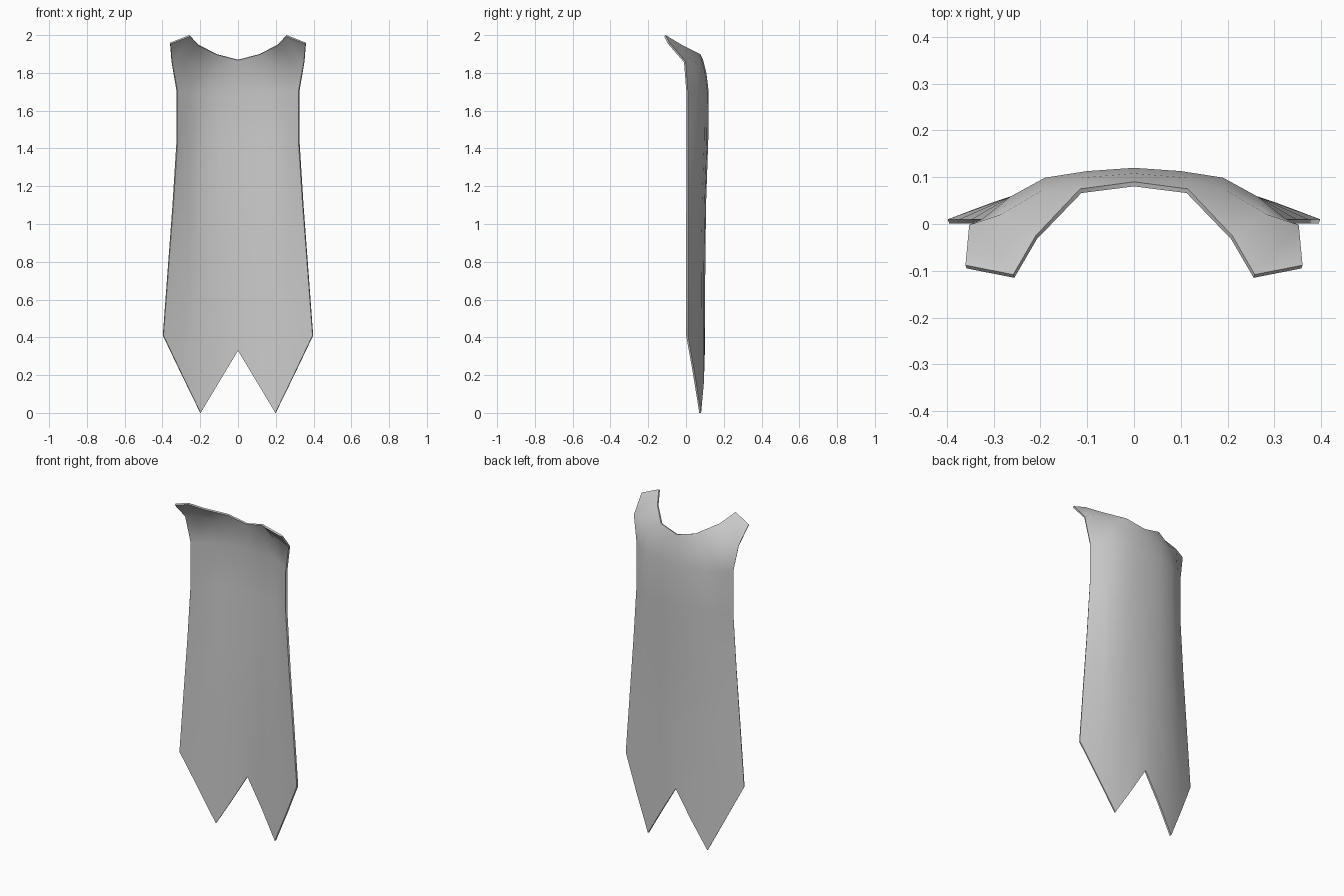
import bpy
import bmesh

if "Cube" in bpy.data.objects:
    bpy.data.objects.remove(bpy.data.objects["Cube"])

# Right half of the cape's outer surface: rows from neck to hem,
# each with five points (x, y, z) from centre line to side edge
def band(z, edge, depth):
    xs = (0, 0.1, 0.19, 0.265, edge)
    ys = (depth, depth - 0.007, depth - 0.021, 0.058, 0.01)
    return [(x, y, z) for x, y in zip(xs, ys)]

neck = [(0, .09, 1.87), (.115, .075, 1.90), (.21, -.025, 1.95),
        (.258, -.108, 2.0), (.36, -.088, 1.96)]
shoulder = [(0, .108, 1.80), (.11, .099, 1.81), (.2, .07, 1.84),
            (.285, .02, 1.88), (.352, -.002, 1.86)]
hem = [(0, .1, .33), (.1, .095, .165), (.2, .08, 0),
       (.3, .047, .205), (.398, .01, .41)]
rows = [neck, shoulder, band(1.70, .325, .12), band(1.45, .325, .118),
        band(1.10, .347, .106), band(.75, .373, .102), hem]

bm = bmesh.new()
grid = [[bm.verts.new(p) for p in row] for row in rows]
for a, b in zip(grid, grid[1:]):
    for i in range(4):
        bm.faces.new((a[i], a[i + 1], b[i + 1], b[i]))

# Left half
geom = bm.verts[:] + bm.edges[:] + bm.faces[:]
bmesh.ops.mirror(bm, geom=geom, axis='X', merge_dist=0.001)
bmesh.ops.recalc_face_normals(bm, faces=bm.faces)
if sum(f.normal.y for f in bm.faces) < 0:
    bmesh.ops.reverse_faces(bm, faces=bm.faces)

mesh = bpy.data.meshes.new("cape")
bm.to_mesh(mesh)
bm.free()
cape = bpy.data.objects.new("cape", mesh)
bpy.context.collection.objects.link(cape)

# Cloth colour
cloth = bpy.data.materials.new("grey cloth")
cloth.diffuse_color = (0.6, 0.6, 0.6, 1)
cloth.use_nodes = True
cloth.node_tree.nodes["Principled BSDF"].inputs["Base Color"].default_value = cloth.diffuse_color
mesh.materials.append(cloth)

# Cloth thickness, inward from the back
solid = cape.modifiers.new("thickness", 'SOLIDIFY')
solid.thickness = 0.01
solid.offset = -1

bpy.context.view_layer.objects.active = cape
cape.select_set(True)
bpy.ops.object.modifier_apply(modifier=solid.name)
bpy.ops.object.shade_smooth_by_angle(angle=0.87)
